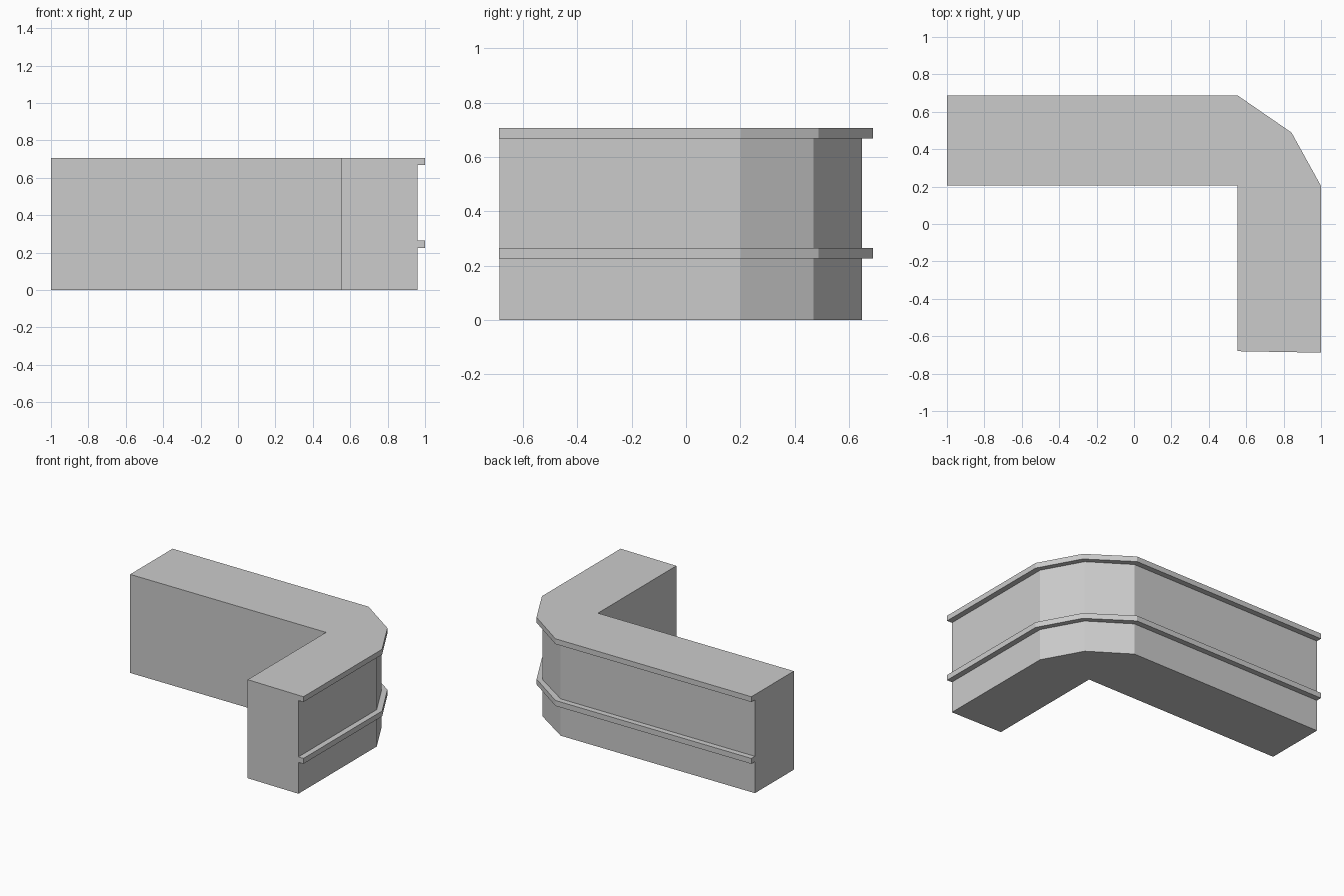
import bpy, bmesh

if "Cube" in bpy.data.objects:
    bpy.data.objects.remove(bpy.data.objects["Cube"])

# Plan outlines, running from the left end round the corner to the front end
WALL = [(-1, 0.648), (0.54, 0.648), (0.81, 0.47), (0.96, 0.2), (0.96, -0.687)]
LEDGE = [(-1, 0.688), (0.553, 0.688), (0.842, 0.489), (1, 0.203), (1, -0.688)]
INNER = [(-1, 0.207), (0.553, 0.207), (0.553, -0.68)]
TOP = 0.706

# Outer profile from bottom to top: plain wall, moulding, plain wall, coping
PROFILE = [(WALL, 0), (WALL, 0.225), (LEDGE, 0.225), (LEDGE, 0.264),
           (WALL, 0.264), (WALL, 0.668), (LEDGE, 0.668), (LEDGE, TOP)]

bm = bmesh.new()


def add_row(outline, z):
    return [bm.verts.new((x, y, z)) for x, y in outline]


def bridge(a, b):
    for i in range(len(a) - 1):
        bm.faces.new((a[i], a[i + 1], b[i + 1], b[i]))


# Outer faces with ledges, and the plain inner faces
outer = [add_row(outline, z) for outline, z in PROFILE]
inner = [add_row(INNER, z) for z in (0, TOP)]
for low, high in zip(outer, outer[1:]):
    bridge(low, high)
bridge(*inner)

# Bottom and top caps
for rim, edge in ((outer[0], inner[0]), (outer[-1], inner[1])):
    bm.faces.new(rim + edge[::-1])

# End caps
for end in (0, -1):
    bm.faces.new([row[end] for row in outer] + [inner[1][end], inner[0][end]])

bmesh.ops.recalc_face_normals(bm, faces=bm.faces)
mesh = bpy.data.meshes.new("corner_wall")
bm.to_mesh(mesh)
bm.free()
bpy.context.collection.objects.link(bpy.data.objects.new("corner_wall", mesh))
